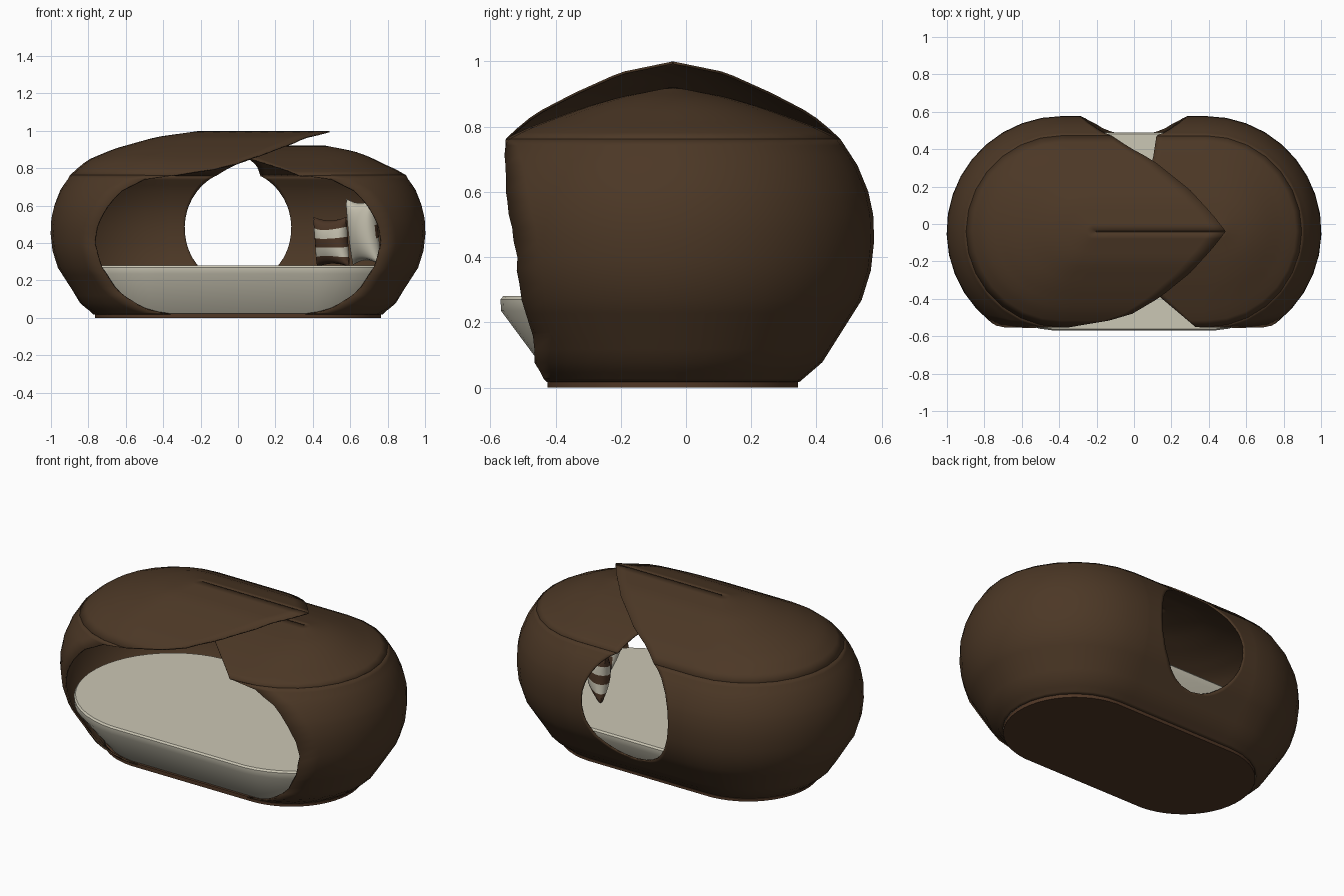
import bpy, bmesh, math
from mathutils import Vector

if "Cube" in bpy.data.objects:
    bpy.data.objects.remove(bpy.data.objects["Cube"])

YC = -0.04   # centre line of the shell in y


def material(name, rgb):
    m = bpy.data.materials.new(name)
    m.diffuse_color = (*rgb, 1)
    m.use_nodes = True
    m.node_tree.nodes["Principled BSDF"].inputs["Base Color"].default_value = m.diffuse_color
    return m


BROWN = material("woven brown", (0.072, 0.039, 0.019))
BASE = material("base brown", (0.080, 0.038, 0.019))
CREAM = material("cream fabric", (0.60, 0.57, 0.46))
STRIPE = material("stripe brown", (0.075, 0.038, 0.020))


def lerp(table, x):
    """Piecewise linear lookup in a list of (x, value)."""
    if x <= table[0][0]:
        return table[0][1]
    for (a, va), (b, vb) in zip(table, table[1:]):
        if x <= b:
            return va + (vb - va) * (x - a) / (b - a)
    return table[-1][1]


def finish(name, bm, mats, angle=40, thick=0.0):
    bmesh.ops.remove_doubles(bm, verts=bm.verts, dist=0.0004)
    bmesh.ops.recalc_face_normals(bm, faces=bm.faces)
    me = bpy.data.meshes.new(name)
    bm.to_mesh(me)
    bm.free()
    ob = bpy.data.objects.new(name, me)
    bpy.context.collection.objects.link(ob)
    for m in mats:
        me.materials.append(m)
    bpy.ops.object.select_all(action='DESELECT')
    ob.select_set(True)
    bpy.context.view_layer.objects.active = ob
    bpy.ops.object.shade_smooth_by_angle(angle=math.radians(angle))
    if thick:
        s = ob.modifiers.new("thickness", 'SOLIDIFY')
        s.thickness = thick
        s.offset = 0
    return ob


def half_ring(side, z, r, c, front, back, n=8, arc=14):
    """Half a stadium outline, from x=front on the front to x=back behind."""
    pts = []
    a0 = math.asin(min(0.98, (front - c) / r)) if front > c else 0
    a1 = math.asin(min(0.98, (back - c) / r)) if back > c else 0
    for i in range(n):
        x = front + (c - front) * i / n if front < c else None
        pts.append((x, -r) if x is not None else (c + r * math.sin(a0), -r * math.cos(a0)))
    for i in range(arc + 1):
        a = a0 + (math.pi - a0 - a1) * i / arc
        pts.append((c + r * math.sin(a), -r * math.cos(a)))
    for i in range(1, n + 1):
        pts.append((c + (back - c) * i / n if back < c else pts[-1][0], r if back < c else pts[-1][1]))
    return [(side * x, YC + y, z) for x, y in pts]


def loft(bm, rings, closed=False):
    vs = [[bm.verts.new(p) for p in ring] for ring in rings]
    for a, b in zip(vs, vs[1:]):
        for i in range(len(a) if closed else len(a) - 1):
            j = (i + 1) % len(a)
            bm.faces.new((a[i], a[j], b[j], b[i]))
    return vs


# Side walls, with the big front opening and the round back opening
RAD = [(0.02, .385), (0.08, .455), (0.27, .575), (0.36, .603), (0.45, .613),
       (0.53, .610), (0.6, .595), (0.68, .562), (0.76, .51)]
FRONT = [(0.02, .36), (0.03, .43), (0.05, .5), (0.1, .59), (0.15, .65), (0.28, .735), (0.4, .765),
         (0.48, .755), (0.55, .725), (0.62, .68), (0.68, .62), (0.74, .5), (0.76, .35)]
LEVELS = [.02, .03, .05, .08, .12, .16, .17, .18, .2, .23, .27, .32, .36, .4,
          .45, .49, .53, .57, .6, .64, .68, .71, .74, .76]


def back_hole(z):
    return 0.285 * math.sqrt(max(0, 1 - ((z - 0.48) / 0.31) ** 2))


bm = bmesh.new()
for side in (-1, 1):
    loft(bm, [half_ring(side, z, lerp(RAD, z), .385, lerp(FRONT, z), back_hole(z)) for z in LEVELS])
finish("shell_wall", bm, [BROWN], thick=0.008)


# Two overlapping roof leaves; tables run from the ridge (r = 0) outwards
def roof(name, side, height, centre, front, back):
    bm = bmesh.new()
    rings = []
    for i in range(15):
        r = 0.002 + (0.51 - 0.002) * i / 14
        rings.append(half_ring(side, lerp(height, r), r, lerp(centre, r), lerp(front, r), lerp(back, r)))
    loft(bm, rings)
    finish(name, bm, [BROWN], thick=0.008)


roof("upper_roof_leaf", -1,
     [(0, .996), (.16, .963), (.30, .90), (.4, .848), (.45, .815), (.51, .76)],
     [(0, .2), (.15, .27), (.3, .36), (.4, .385)],
     [(0, -.49), (.09, -.42), (.22, -.3), (.35, -.14), (.45, .03), (.48, .16), (.51, .35)],
     [(0, -.49), (.09, -.42), (.22, -.3), (.38, -.1), (.45, .03), (.51, .12)])
roof("lower_roof_leaf", 1,
     [(0, .918), (.16, .888), (.27, .856), (.37, .82), (.45, .79), (.51, .76)],
     [(0, .46), (.2, .45), (.4, .40), (.51, .385)],
     [(0, -.2), (.28, .06), (.35, .14), (.51, .33)],
     [(0, -.2), (.28, .06), (.38, .1), (.51, .12)])


# Closed stadium solids: base plate and mattress
def stadium_solid(name, mat, profile):
    bm = bmesh.new()
    rings = []
    for z, r, c in profile:
        ring = []
        for k in range(48):
            a = 2 * math.pi * (k + .5) / 48
            x = r * math.cos(a) + math.copysign(c, math.cos(a))
            ring.append((x, YC + r * math.sin(a), z))
        rings.append(ring)
    vs = loft(bm, rings, True)
    bm.faces.new(vs[0])
    bm.faces.new(vs[-1])
    return finish(name, bm, [mat], 35)


stadium_solid("base_plate", BASE, [(0, .385, .38), (.022, .385, .38)])
stadium_solid("mattress", CREAM, [(.022, .37, .38), (.235, .528, .40), (.27, .53, .40), (.28, .522, .40)])


# Cushions with pinched corners and horizontal stripes
def cushion(name, centre, w, h, t, normal, lean, both):
    bm = bmesh.new()
    nrm = Vector((normal[0], normal[1], 0)).normalized()
    tan = Vector((-nrm.y, nrm.x, 0))
    up = (Vector((0, 0, 1)) - nrm * lean).normalized()
    nrm = tan.cross(up).normalized() * (1 if tan.cross(up).dot(nrm) > 0 else -1)
    n = 20
    for s in (1, -1):
        rows = []
        for j in range(n + 1):
            v = -1 + 2 * j / n
            row = []
            for i in range(n + 1):
                u = -1 + 2 * i / n
                d = s * t * ((1 - u * u) * (1 - v * v)) ** 0.45
                pu = u * (1 - .14 * (1 - v * v))
                pv = v * (1 - .14 * (1 - u * u))
                row.append(Vector(centre) + tan * pu * w + up * pv * h + nrm * d)
            rows.append(row)
        first = len(bm.faces)
        loft(bm, rows)
        bm.faces.ensure_lookup_table()
        for k in range(first, len(bm.faces)):
            band = (k - first) // n // 4
            bm.faces[k].material_index = int(band % 2 == 0 and (both or s == -1))
    finish(name, bm, [CREAM, STRIPE], 60)


cushion("striped_cushion", (.50, .10, .405), .125, .135, .06, (-.7, -.7), -.1, True)
cushion("cream_cushion", (.67, -.27, .46), .105, .18, .065, (-.7, -.7), -.15, False)
